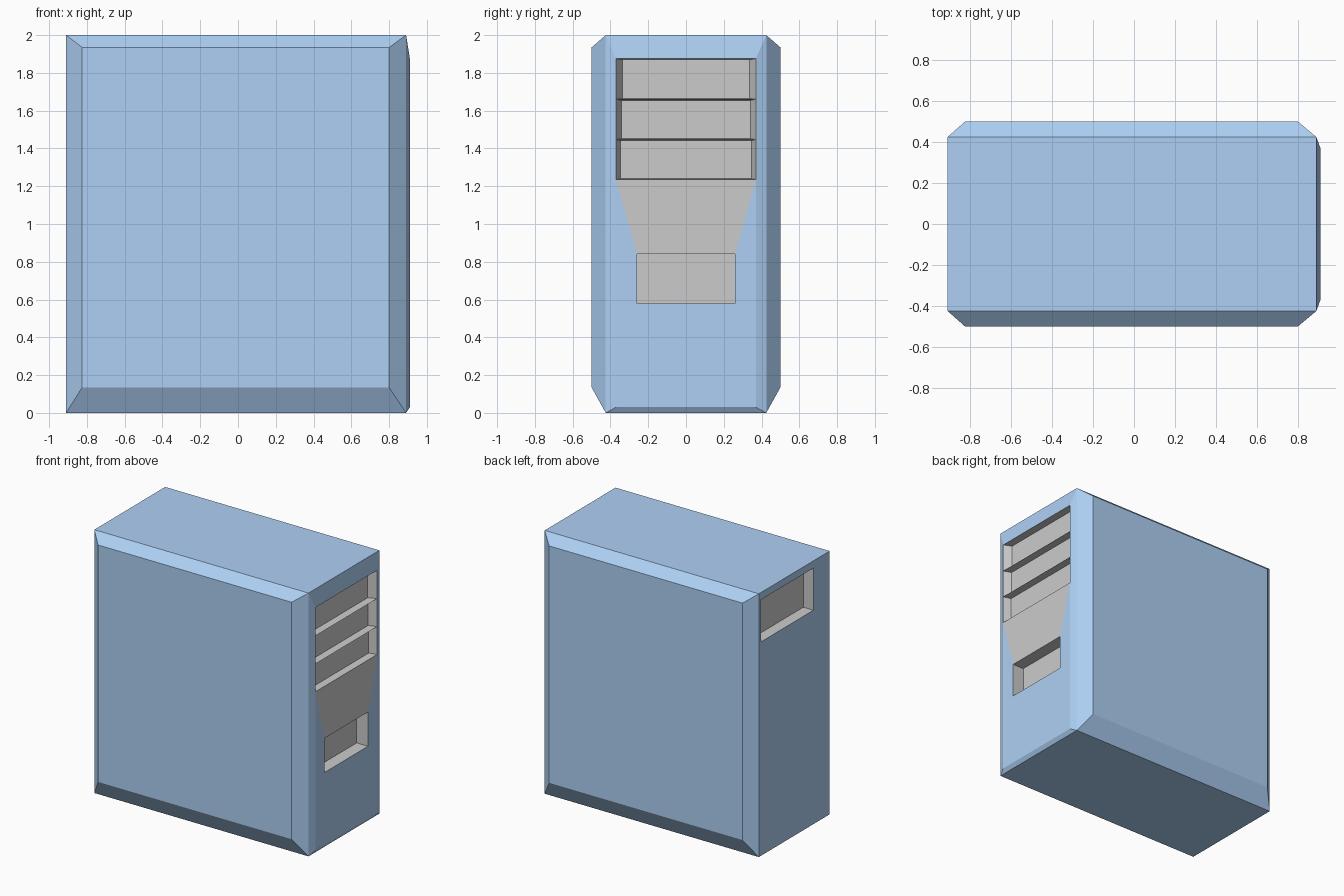
import bpy
from mathutils import Vector

if "Cube" in bpy.data.objects:
    bpy.data.objects.remove(bpy.data.objects["Cube"])

blue = bpy.data.materials.new("case_blue")
blue.diffuse_color = (0.42, 0.63, 0.91, 1)
blue.use_nodes = True
blue.node_tree.nodes["Principled BSDF"].inputs["Base Color"].default_value = blue.diffuse_color


def rect_x(x, y0, y1, z0, z1):
    return [(x, y0, z0), (x, y1, z0), (x, y1, z1), (x, y0, z1)]


def rect_y(y, x0, x1, z0, z1):
    return [(x0, y, z0), (x1, y, z0), (x1, y, z1), (x0, y, z1)]


def skirt(a, b):
    return [[a[i], a[(i + 1) % 4], b[(i + 1) % 4], b[i]] for i in range(4)]


def make(name, faces, ref, inward=False, mat=None):
    """Mesh from polygons whose normals point away from (or toward) ref."""
    verts, index, polys = [], {}, []
    for f in faces:
        n = Vector()
        for p, q in zip(f, f[1:] + f[:1]):
            n += Vector(p).cross(Vector(q))
        mid = sum((Vector(p) for p in f), Vector()) / len(f)
        if (n.dot(mid - Vector(ref)) < 0) != inward:
            f = f[::-1]
        for p in f:
            if p not in index:
                index[p] = len(verts)
                verts.append(p)
        polys.append([index[p] for p in f])
    me = bpy.data.meshes.new(name)
    me.from_pydata(verts, [], polys)
    if mat:
        me.materials.append(mat)
    ob = bpy.data.objects.new(name, me)
    bpy.context.collection.objects.link(ob)
    return ob


def recess(name, x, depth, y0, y1, z0, z1, ty=0.0, tz=0.0):
    """Open box sunk into the face at x, its back narrowed by ty and tz."""
    mouth = rect_x(x, y0, y1, z0, z1)
    back = rect_x(x - depth, y0 + ty, y1 - ty, z0 + tz, z1 - tz)
    centre = (x - depth / 2, (y0 + y1) / 2, (z0 + z1) / 2)
    make(name, skirt(mouth, back) + [back], centre, inward=True)


XB, XF, XN = -0.91, 0.89, 0.91     # back, front edge, front face
W, H = 0.425, 2.0
BW, BT = 0.37, 1.875               # drive bay half width and top
BAY_Z = [1.875, 1.66, 1.447, 1.235]
REAR = (-0.23, 0.40, 1.625, 1.945)

# Case shell: top and bottom
faces = [[(XB, -W, z), (XF, -W, z), (XF, W, z), (XB, W, z)] for z in (0.0, H)]
# Raised side panels with sloped borders
for s in (-1, 1):
    panel = rect_y(s * 0.5, -0.825, 0.80, 0.135, 1.935)
    faces += skirt(rect_y(s * W, XB, XF, 0.0, H), panel) + [panel]
# Front bevel and the blue face around the lower slot
faces += skirt(rect_x(XF, -W, W, 0.0, H), rect_x(XN, -BW, BW, 0.03, BT))
half = [(BW, 0.03), (BW, 1.235), (0.26, 0.84), (0.26, 0.58)]
faces.append([(XN, y, z) for y, z in half] + [(XN, -y, z) for y, z in half[::-1]])
# Back frame around the rear opening
faces += skirt(rect_x(XB, -W, W, 0.0, H), rect_x(XB, *REAR))
make("case_shell", faces, (0, 0, 1), mat=blue)

# Three large drive bays
for i, ty in enumerate((0.034, 0.028, 0.022)):
    recess(f"drive_bay_{i + 1}", XN, 0.055, -BW, BW, BAY_Z[i + 1], BAY_Z[i], ty, 0.005)

# Flush tapered panel and small slot below it
make("tapered_panel", [[(XN, -BW, 1.235), (XN, BW, 1.235), (XN, 0.26, 0.84), (XN, -0.26, 0.84)]], (0, 0, 1))
recess("small_slot", XN, 0.095, -0.26, 0.26, 0.58, 0.84)

# Rear power supply opening
recess("rear_opening", XB, -0.085, *REAR)
